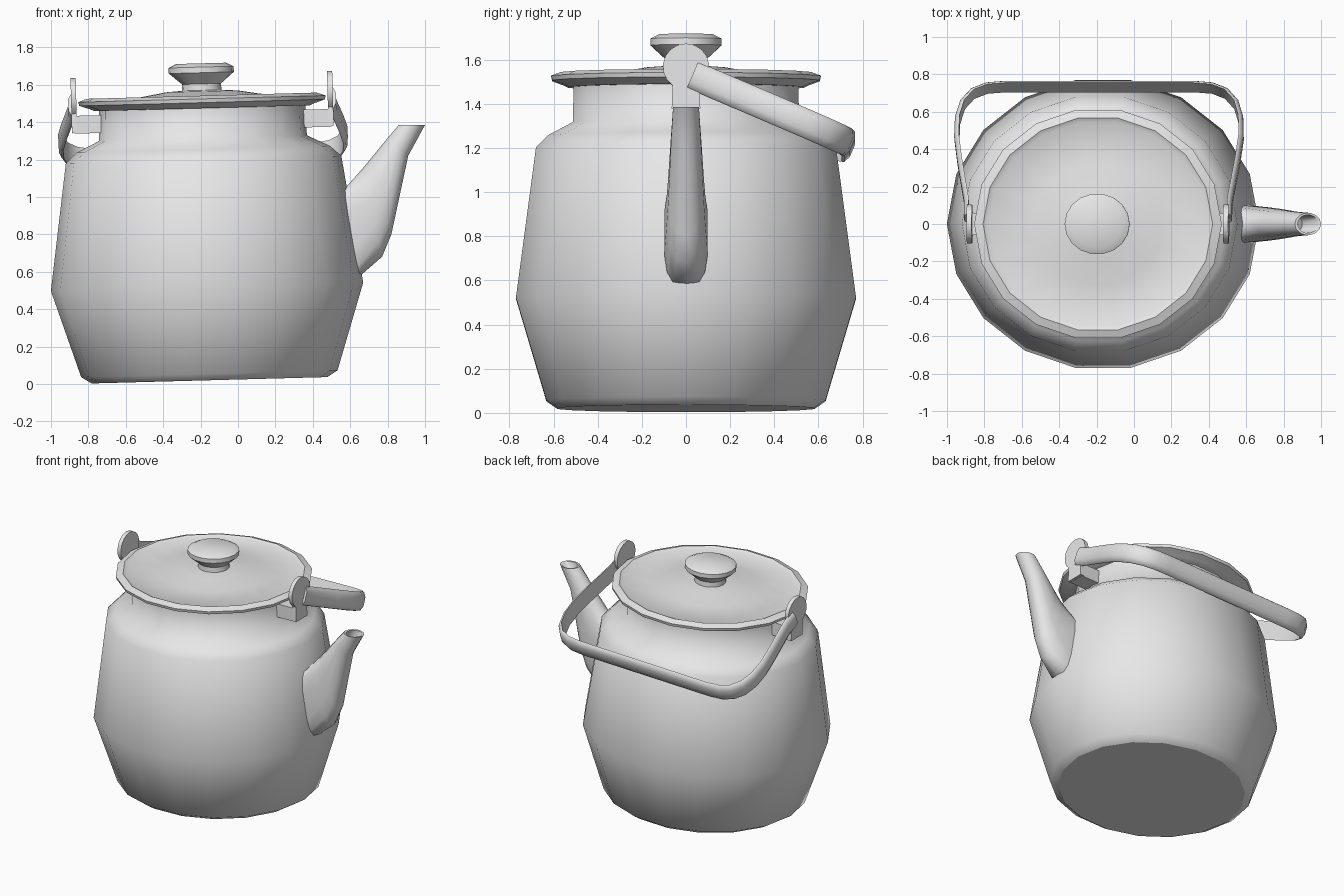
import bpy, bmesh
from math import sin, cos, pi, radians, copysign
from mathutils import Matrix, Vector

cube = bpy.data.objects.get("Cube")
if cube:
    bpy.data.objects.remove(cube, do_unlink=True)

SIDES = 18
STRETCH = 1.068          # the pot is slightly wider along x
TILT = Matrix.Translation((-0.152, 0, 0.02)) @ Matrix.Rotation(-0.027, 4, 'Y')

grey = bpy.data.materials.new("enamel_grey")
grey.use_nodes = True
grey.diffuse_color = (0.8, 0.8, 0.8, 1)
grey.node_tree.nodes["Principled BSDF"].inputs["Base Color"].default_value = (0.8, 0.8, 0.8, 1)


def finish(name, bm, matrix=TILT, angle=40):
    bmesh.ops.transform(bm, matrix=matrix, verts=bm.verts)
    bmesh.ops.recalc_face_normals(bm, faces=bm.faces)
    mesh = bpy.data.meshes.new(name)
    bm.to_mesh(mesh)
    bm.free()
    mesh.materials.append(grey)
    obj = bpy.data.objects.new(name, mesh)
    bpy.context.collection.objects.link(obj)
    bpy.ops.object.select_all(action='DESELECT')
    obj.select_set(True)
    bpy.context.view_layer.objects.active = obj
    bpy.ops.object.shade_smooth_by_angle(angle=radians(angle))


def loft(rings, cap_start=True, cap_end=True):
    """Bridge a list of closed rings with quads."""
    bm = bmesh.new()
    rows = [[bm.verts.new(p) for p in ring] for ring in rings]
    n = len(rows[0])
    for a, b in zip(rows, rows[1:]):
        for i in range(n):
            j = (i + 1) % n
            bm.faces.new((a[i], a[j], b[j], b[i]))
    if cap_start:
        bm.faces.new(rows[0])
    if cap_end:
        bm.faces.new(rows[-1])
    return bm


def turned(profile):
    """Rings around z for a radius and height profile."""
    steps = [2 * pi * i / SIDES for i in range(SIDES)]
    return [[(r * STRETCH * cos(t), r * sin(t), z) for t in steps] for r, z in profile]


# Pot body with chamfered foot, wide belly, shoulder and neck
body = [(0.59, 0), (0.642, 0.035), (0.782, 0.50), (0.69, 1.18), (0.635, 1.235),
        (0.52, 1.295), (0.517, 1.47)]
finish("pot_body", loft(turned(body), cap_start=False), angle=65)

# Flat base as its own disc, so the foot edge stays crisp
disc = bmesh.new()
disc.faces.new([disc.verts.new(p) for p in reversed(turned(body[:1])[0])])
bmesh.ops.transform(disc, matrix=TILT, verts=disc.verts)
finish("pot_base", disc, Matrix.Identity(4))

# Lid with raised rim and a shallow cone in the middle
lid = [(0.54, 1.455), (0.56, 1.465), (0.615, 1.485), (0.62, 1.505), (0.575, 1.522),
       (0.55, 1.508), (0.33, 1.518), (0.18, 1.545), (0.08, 1.552)]
finish("lid", loft(turned(lid)), angle=45)

# Lid knob
knob = [(0.10, 1.54), (0.097, 1.585), (0.163, 1.645), (0.163, 1.675), (0.125, 1.695)]
finish("lid_knob", loft(turned(knob)), angle=45)

# Handle brackets: upright plate with round head, and a stub to the neck
for side, label in ((1, "left"), (-1, "right")):
    arc = [radians(-55 + 290 * i / 14) for i in range(15)]
    outline = [(0.105 * cos(t), 1.53 + 0.105 * sin(t)) for t in arc]
    outline += [(-0.065, 1.34), (0.065, 1.34)]
    finish(label + "_handle_plate",
           loft([[(side * x, y, z) for y, z in outline] for x in (0.672, 0.70)]))
    stub = bmesh.new()
    bmesh.ops.create_cube(stub, size=1)
    bmesh.ops.transform(stub, verts=stub.verts,
                        matrix=Matrix.Translation((side * 0.61, 0, 1.385))
                        @ Matrix.Diagonal((0.15, 0.12, 0.095, 1)))
    finish(label + "_handle_stub", stub)

# Carrying handle: half-round strap swept along a hoop that slopes to the back
half = [(0.69, 0.03), (0.692, 0.12), (0.73, 0.33), (0.748, 0.46), (0.745, 0.56),
        (0.72, 0.64), (0.67, 0.695), (0.60, 0.722), (0.50, 0.73)]
path = [Vector((x, y, 1.505 - 0.43 * y))
        for x, y in half + [(-x, y) for x, y in reversed(half)]]
strap = [(-0.065, 0), (-0.06, 0.012), (-0.03, 0.026), (0.03, 0.026), (0.06, 0.012), (0.065, 0)]
up = Vector((0, 0.43, 1)).normalized()
rings = []
for i, p in enumerate(path):
    along = path[min(i + 1, len(path) - 1)] - path[max(i - 1, 0)]
    out = along.cross(up).normalized()
    rings.append([p + up * v + out * w for v, w in strap])
finish("carry_handle", loft(rings), angle=45)

# Spout: each ring runs from an upper to a lower point with a half width,
# then folds inward at the tip for the opening
stations = [((0.50, 1.05), (0.60, 0.575), 0.10), ((0.575, 1.05), (0.655, 0.58), 0.10),
            ((0.66, 1.145), (0.77, 0.68), 0.09), ((0.71, 1.205), (0.82, 0.80), 0.083),
            ((0.80, 1.315), (0.91, 1.22), 0.068), ((0.86, 1.385), (1.0, 1.385), 0.06),
            ((0.875, 1.383), (0.985, 1.383), 0.05), ((0.825, 1.31), (0.90, 1.24), 0.045)]
rings = []
for k, (a, b, w) in enumerate(stations):
    power = 0.6 if k < 2 else 0.85 if k < 4 else 1.0
    ring = []
    for i in range(14):
        t = 2 * pi * i / 14
        c, s = (copysign(abs(f) ** power, f) for f in (cos(t), sin(t)))
        mid = (Vector(a) + Vector(b)) / 2 + (Vector(a) - Vector(b)) / 2 * c
        ring.append((mid.x, w * s, mid.y))
    rings.append(ring)
finish("spout", loft(rings), Matrix.Identity(4), 55)
